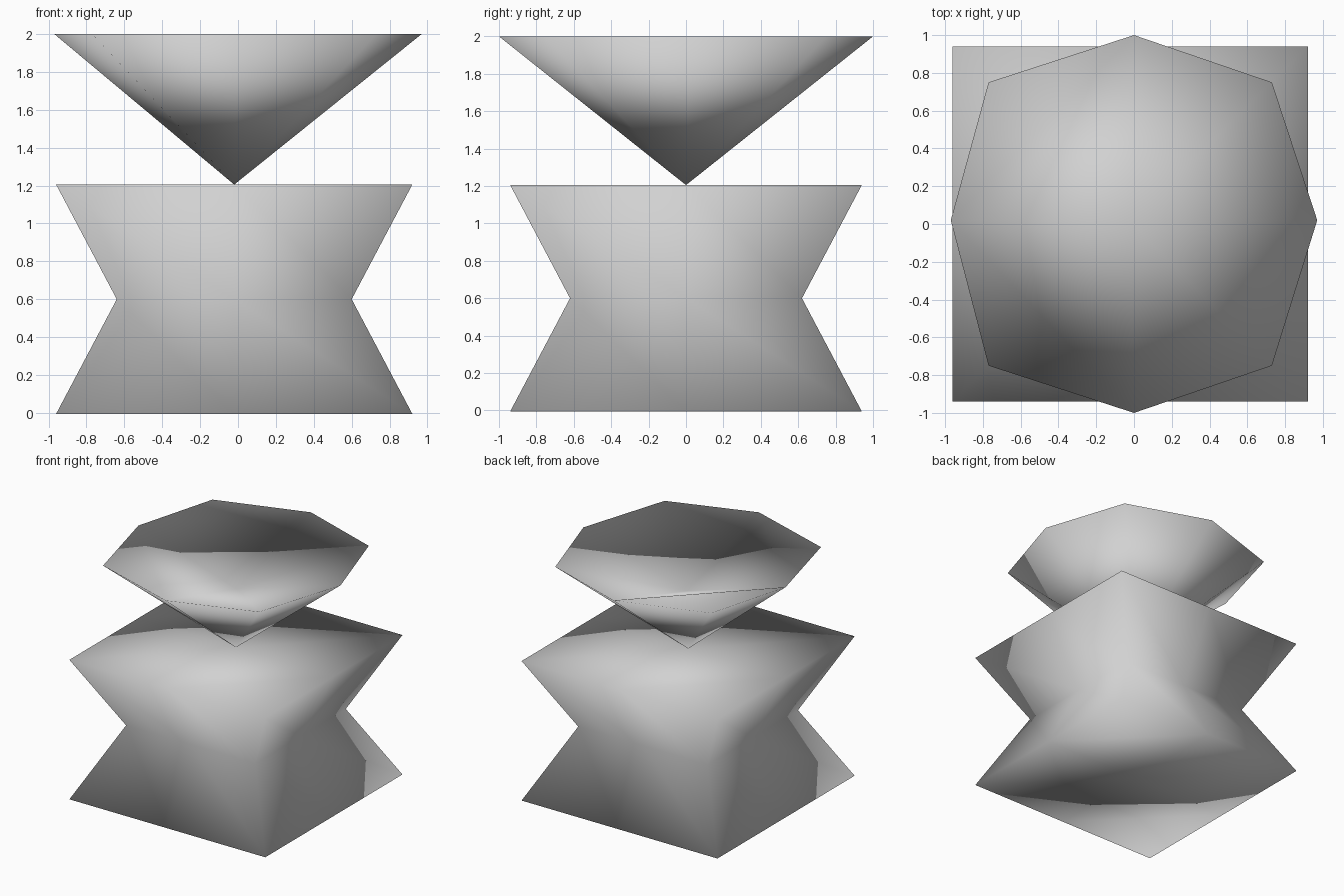
import bpy
import bmesh

cube = bpy.data.objects.get("Cube")
if cube:
    bpy.data.objects.remove(cube, do_unlink=True)

grey = bpy.data.materials.new("plain_grey")
grey.use_nodes = True
COLOUR = (0.64, 0.64, 0.64, 1)
grey.diffuse_color = COLOUR
grey.node_tree.nodes["Principled BSDF"].inputs["Base Color"].default_value = COLOUR

CENTRE_X = -0.02


def finish(name, bm):
    """Turn a bmesh into a smooth grey object."""
    bmesh.ops.recalc_face_normals(bm, faces=bm.faces)
    for face in bm.faces:
        face.smooth = True
    mesh = bpy.data.meshes.new(name)
    bm.to_mesh(mesh)
    bm.free()
    mesh.materials.append(grey)
    obj = bpy.data.objects.new(name, mesh)
    bpy.context.collection.objects.link(obj)
    return obj


# Base: a halved cube pinched at its waist
bm = bmesh.new()
bmesh.ops.create_cube(bm, size=2)
bmesh.ops.subdivide_edges(bm, edges=bm.edges[:], cuts=1, use_grid_fill=True)
for v in bm.verts:
    half = 0.62 if abs(v.co.z) < 0.1 else 0.94
    v.co = (v.co.x * half + CENTRE_X, v.co.y * half, 0.6 + v.co.z * 0.605)
finish("pinched_base", bm)

# Bowl: an eight-sided inverted cone with a dished top
bm = bmesh.new()
outline = [(0.97, 0.02), (0.73, 0.75), (0, 1), (-0.77, 0.75),
           (-0.97, 0.02), (-0.77, -0.75), (0, -1), (0.73, -0.75)]
rim = [bm.verts.new((x, y, 2)) for x, y in outline]
apex = bm.verts.new((CENTRE_X, 0, 1.205))
dish = bm.verts.new((CENTRE_X, 0.01, 1.71))
for i in range(8):
    bm.faces.new((rim[i], apex, rim[(i + 1) % 8]))
for i in range(0, 8, 2):
    first, corner, last = rim[i], rim[i + 1], rim[(i + 2) % 8]
    if corner.co.x < 0:
        # Left corners stay flat, folding from side to side
        bm.faces.new((first, corner, last))
        bm.faces.new((first, last, dish))
    else:
        # Right corners fold down to the dish
        bm.faces.new((first, corner, dish))
        bm.faces.new((corner, last, dish))
finish("inverted_cone_bowl", bm)
